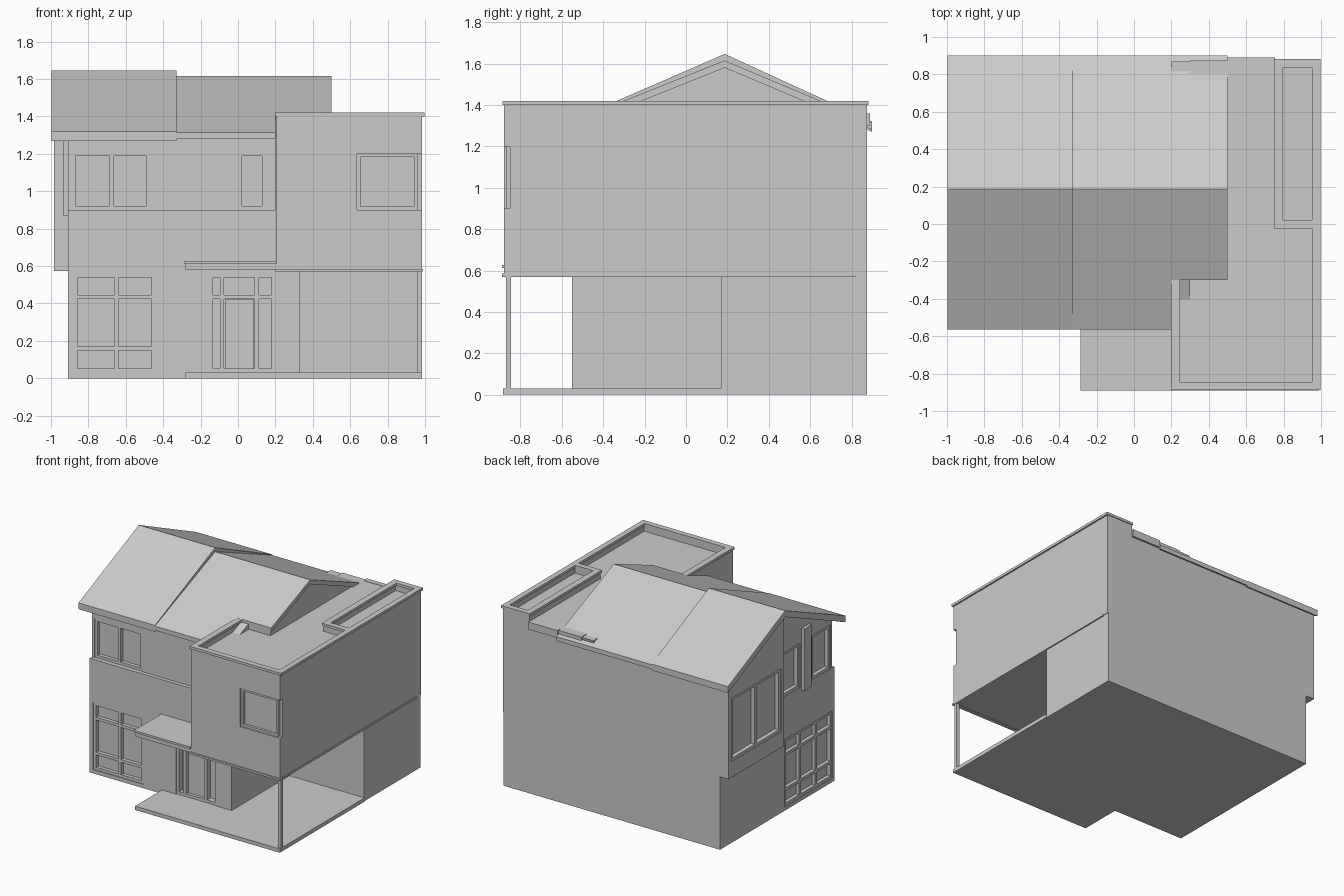
import bpy, bmesh
from mathutils import Vector

if "Cube" in bpy.data.objects:
    bpy.data.objects.remove(bpy.data.objects["Cube"])


def prism(name, pts, axis, a, b):
    """Extrude a 2D outline from a to b along 'x' (pts are y,z) or 'z' (pts are x,y)."""
    put = (lambda p, t: (t, p[0], p[1])) if axis == 'x' else (lambda p, t: (p[0], p[1], t))
    bm = bmesh.new()
    face = bm.faces.new([bm.verts.new(put(p, a)) for p in pts])
    ext = bmesh.ops.extrude_face_region(bm, geom=[face])
    move = Vector(put((0, 0), b - a))
    bmesh.ops.translate(bm, vec=move, verts=[v for v in ext['geom'] if isinstance(v, bmesh.types.BMVert)])
    bmesh.ops.recalc_face_normals(bm, faces=bm.faces)
    me = bpy.data.meshes.new(name)
    bm.to_mesh(me)
    bm.free()
    ob = bpy.data.objects.new(name, me)
    bpy.context.collection.objects.link(ob)
    return ob


def box(name, x, y, z):
    return prism(name, [(x[0], y[0]), (x[1], y[0]), (x[1], y[1]), (x[0], y[1])], 'z', *z)


def cut(ob, x, y, z):
    """Carve a box out of a wall."""
    cutter = box("cutter", x, y, z)
    cutter.hide_render = True
    mod = ob.modifiers.new("opening", 'BOOLEAN')
    mod.operation, mod.solver, mod.object = 'DIFFERENCE', 'EXACT', cutter
    bpy.context.view_layer.objects.active = ob
    bpy.ops.object.modifier_apply(modifier=mod.name)
    bpy.data.objects.remove(cutter)


def window(name, wall, side, face, u, z, mull=(), rails=(), depth=0.035, t=0.022):
    """Recess in the wall with frame bars; side 'f' faces -y, side 'l' faces -x."""
    def span(a, b):
        return ((a, b), None) if side == 'f' else (None, (a, b))

    def place(fn, uu, d, zz):
        return fn(uu, d, zz) if side == 'f' else fn(d, uu, zz)
    place(lambda x, y, zz: cut(wall, x, y, zz), u, (face - 0.02, face + depth), z)
    d = (face + 0.006, face + depth + 0.004)
    bar = lambda uu, zz: place(lambda x, y, q: box(name + "_frame", x, y, q), uu, d, zz)
    for a in (u[0], u[1] - t):
        bar((a, a + t), z)
    for a in (z[0], z[1] - t):
        bar((u[0] + t, u[1] - t), (a, a + t))
    for m in mull:
        bar((m - t / 2, m + t / 2), (z[0] + t, z[1] - t))
    for r in rails:
        bar((u[0] + t, u[1] - t), (r - t / 2, r + t / 2))


RIDGE, FRONT, BACK = 0.187, -0.55, 0.875


def slope(y, top, eave):
    """Roof height at depth y."""
    run = (RIDGE + 0.565) if y < RIDGE else (0.9 - RIDGE)
    return top - (top - eave) * abs(y - RIDGE) / run


# ground floor with porch recess, and floor slab
ground = prism("ground_floor", [(-0.91, FRONT), (0.33, FRONT), (0.33, 0.17), (0.98, 0.17),
                                (0.98, BACK), (-0.91, BACK)], 'z', 0, 0.575)
box("porch_floor", (-0.28, 0.985), (-0.885, 0.17), (0, 0.03))
box("porch_post", (0.96, 0.985), (-0.87, -0.845), (0.03, 0.575))

# upper left storey with gable
low = lambda y: slope(y, 1.595, 1.29)
upper = prism("upper_left_storey", [(FRONT, 0.575), (BACK, 0.575), (BACK, low(BACK)),
                                    (RIDGE, low(RIDGE)), (FRONT, low(FRONT))], 'x', -0.91, 0.3)
cut(upper, (-1, 0.2), (-0.7, -0.52), (0.9, 1.285))

# side bay under the rear half of the gable
bay = prism("side_bay", [(RIDGE, 0.575), (BACK, 0.575), (BACK, low(BACK) + 0.01),
                         (RIDGE, low(RIDGE) + 0.02)], 'x', -0.985, -0.9)

# upper right storey, flat roofed
right = prism("upper_right_storey", [(0.205, -0.88), (0.985, -0.88), (0.985, BACK), (0.3, BACK),
                                     (0.3, -0.3), (0.205, -0.3)], 'z', 0.575, 1.355)
box("storey_band_front", (0.2, 0.99), (-0.89, -0.86), (0.57, 0.585))
box("storey_band_side", (0.96, 0.99), (-0.89, 0.82), (0.57, 0.585))

# parapets with a thin cap
for i, (x, y) in enumerate([((0.205, 0.235), (-0.88, -0.3)), ((0.235, 0.96), (-0.88, -0.85)),
                            ((0.96, 0.985), (-0.88, BACK)), ((0.755, 0.785), (-0.015, BACK)),
                            ((0.785, 0.96), (-0.015, 0.015)), ((0.785, 0.96), (0.845, BACK))]):
    box("parapet_wall", x, y, (1.35, 1.405))
    box("parapet_cap", (x[0] - 0.007, x[1] + 0.012), (y[0] - 0.008, y[1] + 0.006), (1.4, 1.42))

# pitched roofs: higher left part, lower right part, right part trimmed by the flat roof
def roof(name, x, y0, top, eave, t=0.035):
    pts = [(y, slope(y, top, eave)) for y in (y0, RIDGE, 0.9)]
    return prism(name, pts + [(y, z - t) for y, z in reversed(pts)], 'x', *x)


roof("roof_left", (-0.997, -0.33), -0.565, 1.647, 1.32, 0.05)
roof("roof_middle", (-0.33, 0.2), -0.565, 1.615, 1.315)
roof("roof_right", (0.2, 0.5), -0.3, 1.615, 1.315)
prism("gable_infill", [(-0.295, 1.35), (0.87, 1.35), (0.86, low(0.86)), (RIDGE, 1.59), (-0.295, low(-0.295))],
      'x', 0.2, 0.49)
box("rear_eave", (0.5, 0.755), (0.85, 0.89), (1.3, 1.358))
box("front_fascia", (-0.99, 0.2), (-0.562, -0.53), (1.28, 1.315))

# entrance canopy
box("canopy", (-0.28, 0.21), (-0.88, -0.54), (0.578, 0.612))
box("canopy_edge", (-0.285, 0.205), (-0.89, -0.54), (0.612, 0.628))

# front windows
window("ground_window", ground, 'f', FRONT, (-0.88, -0.44), (0.03, 0.56), [-0.65], [0.16, 0.435])
window("upper_window", upper, 'f', -0.52, (-0.89, -0.47), (0.9, 1.21), [-0.675])
window("small_window", upper, 'f', -0.52, (0.0, 0.15), (0.9, 1.21))

# front door with side lights and transom
window("entrance", ground, 'f', FRONT, (-0.155, 0.2), (0.03, 0.56), [-0.085, 0.1], [0.435], 0.05)
box("front_door", (-0.07, 0.085), (-0.52, -0.49), (0.03, 0.42))

# corner window of the right block
cut(right, (0.635, 1.1), (-1, -0.85), (0.9, 1.2))
for x in ((0.635, 0.655), (0.94, 0.96)):
    box("corner_window_frame", x, (-0.87, -0.845), (0.9, 1.2))
for z in (0.9, 1.182):
    box("corner_window_frame", (0.655, 0.94), (-0.87, -0.845), (z, z + 0.018))

# left side windows and corner pier
window("side_ground_window", ground, 'l', -0.91, (-0.53, 0.07), (0.03, 0.56), [-0.33, -0.13], [0.16, 0.435])
window("side_upper_window", upper, 'l', -0.91, (-0.5, -0.27), (0.9, 1.25))
window("side_middle_window", upper, 'l', -0.91, (-0.12, 0.17), (0.9, 1.25))
box("side_pier", (-0.935, -0.9), (-0.23, -0.14), (0.87, 1.36))
window("bay_window", bay, 'l', -0.985, (0.22, 0.84), (0.7, 1.2), [0.53], [], 0.04)
